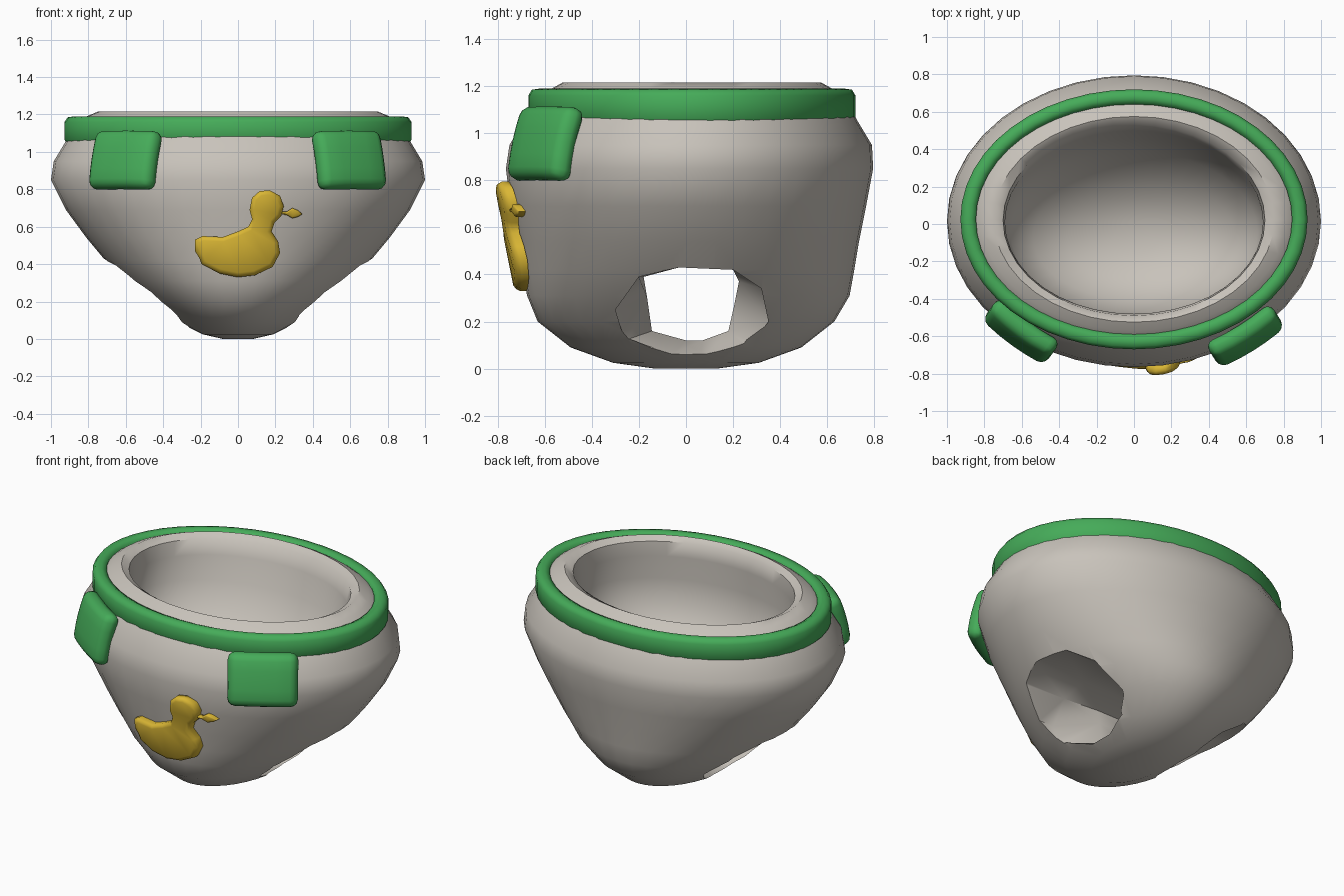
import bpy, bmesh, math
from mathutils import Matrix

cube = bpy.data.objects.get("Cube")
if cube:
    bpy.data.objects.remove(cube, do_unlink=True)


def material(name, rgb):
    m = bpy.data.materials.new(name)
    m.use_nodes = True
    m.diffuse_color = (*rgb, 1)
    m.node_tree.nodes["Principled BSDF"].inputs["Base Color"].default_value = (*rgb, 1)
    return m


CLOTH = material("warm grey cloth", (0.58, 0.545, 0.495))
GREEN = material("green trim", (0.06, 0.41, 0.10))
YELLOW = material("duck yellow", (0.70, 0.47, 0.035))


def add_object(name, bm, mat):
    bmesh.ops.recalc_face_normals(bm, faces=bm.faces)
    me = bpy.data.meshes.new(name)
    bm.to_mesh(me)
    bm.free()
    me.materials.append(mat)
    ob = bpy.data.objects.new(name, me)
    bpy.context.collection.objects.link(ob)
    return ob


def activate(ob):
    bpy.ops.object.select_all(action="DESELECT")
    ob.select_set(True)
    bpy.context.view_layer.objects.active = ob


def smooth(ob, angle=50):
    activate(ob)
    bpy.ops.object.shade_smooth_by_angle(angle=math.radians(angle))


def loft(rings, closed=False):
    """Skin rings of points; join the ends or cap them."""
    bm = bmesh.new()
    loops = [[bm.verts.new(p) for p in ring] for ring in rings]
    pairs = list(zip(loops, loops[1:]))
    if closed:
        pairs.append((loops[-1], loops[0]))
    for a, b in pairs:
        for i in range(len(a)):
            j = (i + 1) % len(a)
            bm.faces.new((a[i], a[j], b[j], b[i]))
    if not closed:
        bm.faces.new(loops[0])
        bm.faces.new(loops[-1])
    return bm


def ellipse(rx, ry, yc, z, n=40):
    return [(rx * math.cos(t), yc + ry * math.sin(t), z)
            for t in (math.tau * i / n for i in range(n))]


# Padded shell: outside from the base up, over the lip, and down into the bowl
outer = [(0.08, 0.13, 0, 0), (0.19, 0.31, 0, 0.025), (0.32, 0.49, 0, 0.09),
         (0.46, 0.63, 0, 0.2), (0.6, 0.685, 0.01, 0.31), (0.71, 0.705, 0.01, 0.42),
         (0.81, 0.725, 0.01, 0.54), (0.92, 0.755, 0.01, 0.69),
         (1.0, 0.78, 0.015, 0.85), (0.985, 0.77, 0.02, 0.95),
         (0.925, 0.71, 0.02, 1.05), (0.88, 0.66, 0.025, 1.14)]
inner = [(0.81, 0.595, 0.025, 1.19), (0.75, 0.55, 0.025, 1.215),
         (0.7, 0.51, 0.02, 1.19), (0.69, 0.49, 0.01, 1.1),
         (0.7, 0.475, -0.02, 0.95), (0.66, 0.43, -0.045, 0.8),
         (0.54, 0.335, -0.07, 0.66), (0.36, 0.22, -0.08, 0.56),
         (0.13, 0.08, -0.08, 0.51)]
shell = add_object("padded_shell", loft([ellipse(*r) for r in outer + inner]), CLOTH)

# Leg openings: a tunnel below the bowl that narrows towards the middle
mouth = [(-0.3, 0.25), (-0.2, 0.39), (-0.03, 0.43), (0.2, 0.42), (0.32, 0.34),
         (0.35, 0.2), (0.27, 0.09), (0.1, 0.02), (-0.1, 0.02), (-0.26, 0.12)]
waist = [(-0.165, 0.3), (-0.18, 0.39), (-0.03, 0.43), (0.2, 0.42), (0.225, 0.37),
         (0.205, 0.27), (0.18, 0.16), (0.07, 0.12), (0, 0.12), (-0.145, 0.16)]
stations = [(-1.2, mouth), (-0.36, mouth), (-0.12, waist),
            (0.12, waist), (0.36, mouth), (1.2, mouth)]
cutter = add_object("leg_cutter", loft(
    [[(x, y, z) for y, z in outline] for x, outline in stations]), CLOTH)
cutter.hide_render = True
activate(shell)
cut = shell.modifiers.new("leg openings", "BOOLEAN")
cut.operation = "DIFFERENCE"
cut.solver = "EXACT"
cut.object = cutter
bpy.ops.object.modifier_apply(modifier=cut.name)
bpy.data.objects.remove(cutter, do_unlink=True)
smooth(shell)

# Waistband
band = [(0.91, 0.675, 1.04), (0.928, 0.695, 1.065), (0.928, 0.695, 1.16),
        (0.91, 0.68, 1.185), (0.875, 0.645, 1.19), (0.845, 0.615, 1.175),
        (0.845, 0.615, 1.08)]
smooth(add_object("waistband", loft(
    [ellipse(rx, ry, 0.025, z, 48) for rx, ry, z in band], closed=True), GREEN), 70)

# Fastening tabs: soft pads that curve round the front corners
for name, x, y, turn in (("left_tab", 0.605, -0.615, 32), ("right_tab", -0.615, -0.59, -36)):
    bm = bmesh.new()
    bmesh.ops.create_cube(bm, size=1)
    bmesh.ops.scale(bm, vec=(0.41, 0.1, 0.32), verts=bm.verts)
    bmesh.ops.bevel(bm, geom=bm.edges[:], offset=0.045, segments=3,
                    profile=0.5, affect="EDGES")
    bmesh.ops.subdivide_edges(
        bm, edges=[e for e in bm.edges if e.calc_length() > 0.2],
        cuts=3, use_grid_fill=True)
    for v in bm.verts:
        v.co.y += 0.4 * v.co.x ** 2 + 0.5 * v.co.z ** 2
    place = (Matrix.Translation((x, y, 0.96))
             @ Matrix.Rotation(math.radians(turn), 4, "Z")
             @ Matrix.Rotation(math.radians(-14), 4, "X"))
    bmesh.ops.transform(bm, matrix=place, verts=bm.verts)
    smooth(add_object(name, bm, GREEN), 60)

# Duck badge: rounded outlines wrapped onto the front
body = [(-0.23, 0.53), (-0.19, 0.55), (-0.08, 0.545), (0, 0.575), (0.055, 0.6),
        (0.075, 0.64), (0.062, 0.69), (0.075, 0.755), (0.115, 0.79), (0.17, 0.795),
        (0.225, 0.765), (0.245, 0.71), (0.23, 0.655), (0.195, 0.62), (0.18, 0.575),
        (0.215, 0.52), (0.225, 0.46), (0.185, 0.385), (0.09, 0.34), (0, 0.33),
        (-0.1, 0.35), (-0.195, 0.4), (-0.205, 0.43), (-0.23, 0.47)]
beak = [(0.235, 0.665), (0.235, 0.68), (0.26, 0.68), (0.29, 0.7), (0.32, 0.688),
        (0.345, 0.668), (0.32, 0.652), (0.29, 0.645), (0.26, 0.663)]


def badge(name, outline, thick, rounding):
    bm = bmesh.new()
    face = bm.faces.new([bm.verts.new((x, 0, z)) for x, z in outline])
    face.normal_update()
    if face.normal.y > 0:
        face.normal_flip()
    ext = bmesh.ops.extrude_face_region(bm, geom=[face], use_keep_orig=True)["geom"]
    front = [g for g in ext if isinstance(g, bmesh.types.BMFace)]
    for v in front[0].verts:
        v.co.y = -thick
    bm.normal_update()
    # two shrinking steps round the front over
    for share in (0.35, 0.65):
        bmesh.ops.inset_region(bm, faces=front, thickness=rounding * share,
                               depth=rounding * (1 - share), use_even_offset=True)
    bmesh.ops.triangulate(bm, faces=[f for f in bm.faces if len(f.verts) > 4])
    for v in bm.verts:
        x, depth, z = v.co
        v.co.y = -0.675 - 0.2 * (z - 0.33) + 0.55 * x * x + depth
    smooth(add_object(name, bm, YELLOW), 75)


badge("duck_badge", body, 0.03, 0.024)
badge("duck_beak", beak, 0.03, 0.008)
